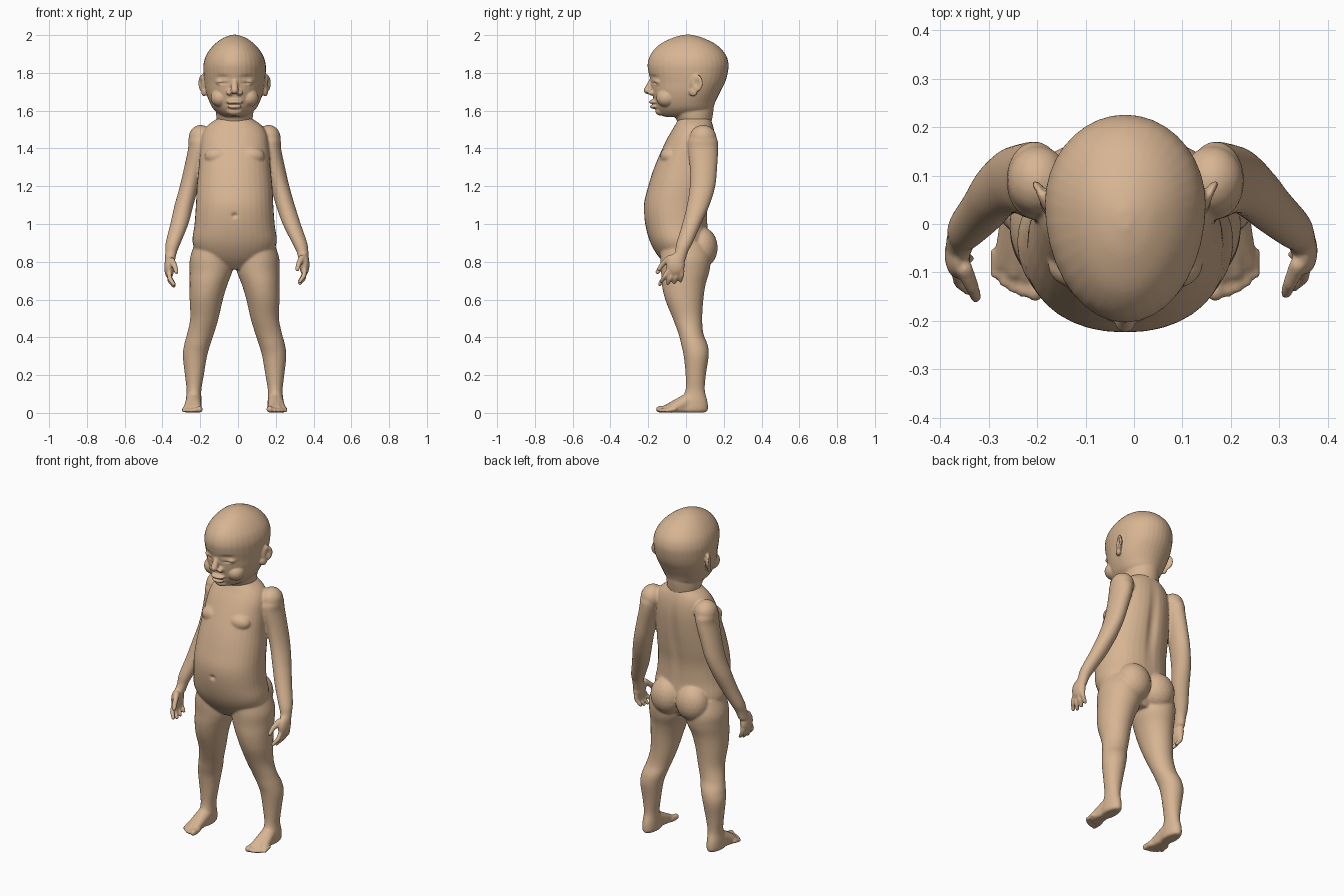
import bpy
import bmesh
import math
from mathutils import Matrix, Vector

default_cube = bpy.data.objects.get("Cube")
if default_cube:
    bpy.data.objects.remove(default_cube, do_unlink=True)

CENTRE_X = -0.018
SIDES = (-1, 1)

skin = bpy.data.materials.new("warm_skin")
skin.use_nodes = True
skin.diffuse_color = (0.68, 0.46, 0.29, 1)
skin.node_tree.nodes["Principled BSDF"].inputs["Base Color"].default_value = skin.diffuse_color
skin.node_tree.nodes["Principled BSDF"].inputs["Roughness"].default_value = 0.6


def smooth_rows(rows, steps=5):
    """Spline-interpolate section rows for an even, rounded outline."""
    result = []
    for i in range(len(rows) - 1):
        before, after = rows[max(i - 1, 0)], rows[min(i + 2, len(rows) - 1)]
        for k in range(steps):
            t = k / steps
            result.append([
                b + t / 2 * (c - a + t * (2 * a - 5 * b + 4 * c - d + t * (3 * (b - c) + d - a)))
                for a, b, c, d in zip(before, rows[i], rows[i + 1], after)])
    return result + [list(rows[-1])]


def loft(bm, rows, side=1, widest=0.5, power=1.0, lean=0.0, count=36):
    """Rows hold height, centre x, half width, front y and back y."""
    rings = []
    for z, cx, half, front, back in smooth_rows(rows):
        middle = front + (back - front) * widest
        cx += lean * min(max((1.1 - z) / 0.25, 0), 1)
        ring = []
        for k in range(count):
            angle = math.tau * k / count
            c, s = math.cos(angle), math.sin(angle)
            x = cx + half * math.copysign(abs(c) ** power, c)
            reach = (back - middle) if s > 0 else (front - middle)
            ring.append(bm.verts.new((side * x, middle + reach * abs(s) ** power, z)))
        rings.append(ring)
    for low, high in zip(rings, rings[1:]):
        for k in range(count):
            n = (k + 1) % count
            bm.faces.new((low[k], low[n], high[n], high[k]))
    bm.faces.new(rings[0])
    bm.faces.new(rings[-1])


def ball(bm, centre, radii, side=1, turn=0.0):
    x, y, z = centre
    matrix = (Matrix.Translation((side * x, y, z))
              @ Matrix.Rotation(side * turn, 4, 'Z') @ Matrix.Diagonal((*radii, 1)))
    bmesh.ops.create_icosphere(bm, subdivisions=3, radius=1, matrix=matrix)


def chain(bm, points, side=1, steps=7):
    """Rounded tapering tube through (position, radius) points."""
    for (p, r), (q, t) in zip(points, points[1:]):
        for k in range(steps + 1):
            f = k / steps
            radius = r + (t - r) * f
            ball(bm, Vector(p).lerp(Vector(q), f), (radius,) * 3, side)


def dent(obj, centre, radii, push):
    """Softly press the surface in around a point."""
    push = Vector(push)
    for v in obj.data.vertices:
        d = sum(((v.co[i] - centre[i]) / radii[i]) ** 2 for i in range(3))
        if d < 9:
            v.co += push * math.exp(-d)


def fuse(bm, name, voxel, passes):
    """Merge overlapping forms into one continuous smooth skin."""
    bmesh.ops.recalc_face_normals(bm, faces=bm.faces)
    mesh = bpy.data.meshes.new(name)
    bm.to_mesh(mesh)
    bm.free()
    obj = bpy.data.objects.new(name, mesh)
    bpy.context.scene.collection.objects.link(obj)
    remesh = obj.modifiers.new("fuse", 'REMESH')
    remesh.mode = 'VOXEL'
    remesh.voxel_size = voxel
    relax = obj.modifiers.new("relax", 'SMOOTH')
    relax.factor = 0.5
    relax.iterations = passes
    graph = bpy.context.evaluated_depsgraph_get()
    graph.update()
    fused = bpy.data.meshes.new_from_object(obj.evaluated_get(graph))
    obj.modifiers.clear()
    obj.data = fused
    bpy.data.meshes.remove(mesh)
    fused.name = name
    fused.materials.clear()
    fused.materials.append(skin)
    fused.polygons.foreach_set("use_smooth", [True] * len(fused.polygons))
    obj.location.x = CENTRE_X
    return obj


# Torso with rounded belly, chest and seat
body = bmesh.new()
loft(body, [
    (.76, 0, .09, -.08, .07), (.82, 0, .18, -.14, .10), (.90, 0, .222, -.188, .12),
    (1.0, 0, .212, -.216, .115), (1.1, 0, .205, -.223, .118), (1.2, 0, .2, -.2, .135),
    (1.3, 0, .19, -.168, .15), (1.4, 0, .182, -.125, .158), (1.47, 0, .172, -.09, .155),
    (1.52, 0, .145, -.06, .145), (1.56, 0, .09, -.04, .13)], power=0.92)
for side in SIDES:
    ball(body, (.085, .08, .875), (.1, .088, .11), side)
    ball(body, (.085, -.085, 1.36), (.075, .052, .05), side)
    ball(body, (.18, .09, 1.455), (.064, .072, .07), side)

# Arms
ARM = [
    (1.50, .175, .04, .05, .13), (1.45, .185, .058, .015, .165), (1.4, .19, .056, .01, .17),
    (1.3, .215, .052, .02, .165), (1.2, .24, .05, .02, .155), (1.1, .268, .05, .005, .125),
    (1.0, .295, .048, -.02, .08), (.9, .33, .04, -.05, .035), (.85, .342, .031, -.06, .01),
    (.8, .35, .027, -.085, -.005)]
for side in SIDES:
    lean = 0.018 if side > 0 else -0.006
    loft(body, ARM, side, lean=lean)
    # Hands with curled fingers and thumb
    shift = Vector((lean, 0, 0)) if side > 0 else Vector((lean, -.008, -.015))
    ball(body, Vector((.352, -.055, .785)) + shift, (.027, .05, .06), side)
    for i in range(4):
        spread = i - 1.5
        drop = 0.01 * abs(i - 1.3)
        chain(body, [
            (Vector((.352, -.058 + .025 * spread, .75)) + shift, .014),
            (Vector((.348, -.068 + .030 * spread, .71 + drop)) + shift, .013),
            (Vector((.328, -.08 + .034 * spread, .683 + drop)) + shift, .011)], side)
    chain(body, [
        (Vector((.338, -.085, .82)) + shift, .018),
        (Vector((.322, -.122, .79)) + shift, .015),
        (Vector((.314, -.143, .76)) + shift, .012)], side)

# Legs
LEG = [
    (.002, .217, .03, -.03, .10), (.015, .217, .041, -.04, .116), (.06, .217, .042, -.03, .114),
    (.12, .215, .039, -.003, .10), (.2, .213, .05, -.002, .105), (.3, .21, .064, -.012, .12),
    (.36, .198, .069, -.025, .115), (.42, .18, .071, -.04, .092), (.5, .16, .075, -.07, .086),
    (.6, .15, .088, -.11, .092), (.68, .138, .1, -.128, .104), (.75, .125, .113, -.132, .124),
    (.82, .122, .114, -.135, .13), (.9, .11, .1, -.13, .11)]
for side in SIDES:
    loft(body, LEG, side)
    # Feet
    for x, y, radius in ((.197, -.1, .023), (.226, -.095, .022), (.252, -.078, .02)):
        chain(body, [((.217, .01, .062), .042), ((x, y, radius), radius)], side)
        chain(body, [((.217, .05, .026), .025), ((x, y, radius), radius)], side)
    # Toes
    for i in range(5):
        radius = 0.018 if i == 0 else 0.0125 - 0.0005 * i
        x = .186 if i == 0 else .193 + .019 * i
        tip = -.142 + .003 * i * i * .8
        chain(body, [((x, tip + .045, .02), radius), ((x, tip, radius + .001), radius)], side)

body = fuse(body, "body", 0.006, 7)
dent(body, (0, -.22, 1.045), (.014, .03, .012), (0, .012, 0))
dent(body, (0, .14, 1.25), (.03, .06, .2), (0, -.014, 0))

# Head and neck
head = bmesh.new()
loft(head, [
    (1.47, 0, .08, -.02, .12), (1.55, 0, .094, -.05, .137),
    (1.6, 0, .1, -.08, .145), (1.66, 0, .1, -.1, .15)])
loft(head, [
    (1.567, 0, .05, -.11, .09), (1.58, 0, .08, -.138, .12), (1.61, 0, .113, -.158, .142),
    (1.65, 0, .135, -.17, .157), (1.7, 0, .152, -.18, .182), (1.75, 0, .16, -.186, .207),
    (1.8, 0, .165, -.198, .221), (1.85, 0, .164, -.203, .225), (1.9, 0, .147, -.186, .208),
    (1.95, 0, .108, -.14, .16), (1.985, 0, .06, -.072, .09), (2.002, 0, .012, -.01, .03)],
    widest=0.57)

# Nose, lips and chin
chain(head, [((0, -.176, 1.765), .015), ((0, -.203, 1.708), .021)])
ball(head, (0, -.172, 1.646), (.044, .024, .013))
ball(head, (0, -.167, 1.621), (.037, .024, .012))
ball(head, (0, -.132, 1.597), (.042, .03, .024))
for side in SIDES:
    ball(head, (.026, -.183, 1.695), (.018, .02, .015), side)
    # Cheeks, closed eyelids and ears
    ball(head, (.075, -.103, 1.668), (.052, .055, .05), side)
    ball(head, (.067, -.137, 1.752), (.034, .032, .02), side)
    ball(head, (.168, .052, 1.745), (.014, .043, .048), side, turn=-0.55)
    ball(head, (.162, .038, 1.7), (.013, .024, .025), side, turn=-0.4)

head = fuse(head, "head", 0.005, 4)
dent(head, (0, -.19, 1.634), (.034, .05, .004), (0, .01, 0))
for side in SIDES:
    dent(head, (side * .07, -.165, 1.745), (.028, .04, .0045), (0, .008, 0))
    dent(head, (side * .065, -.17, 1.778), (.035, .05, .012), (0, .007, 0))
    dent(head, (side * .016, -.21, 1.686), (.007, .02, .006), (0, 0, .008))
    dent(head, (side * .19, .052, 1.745), (.012, .02, .026), (-side * .014, 0, 0))
